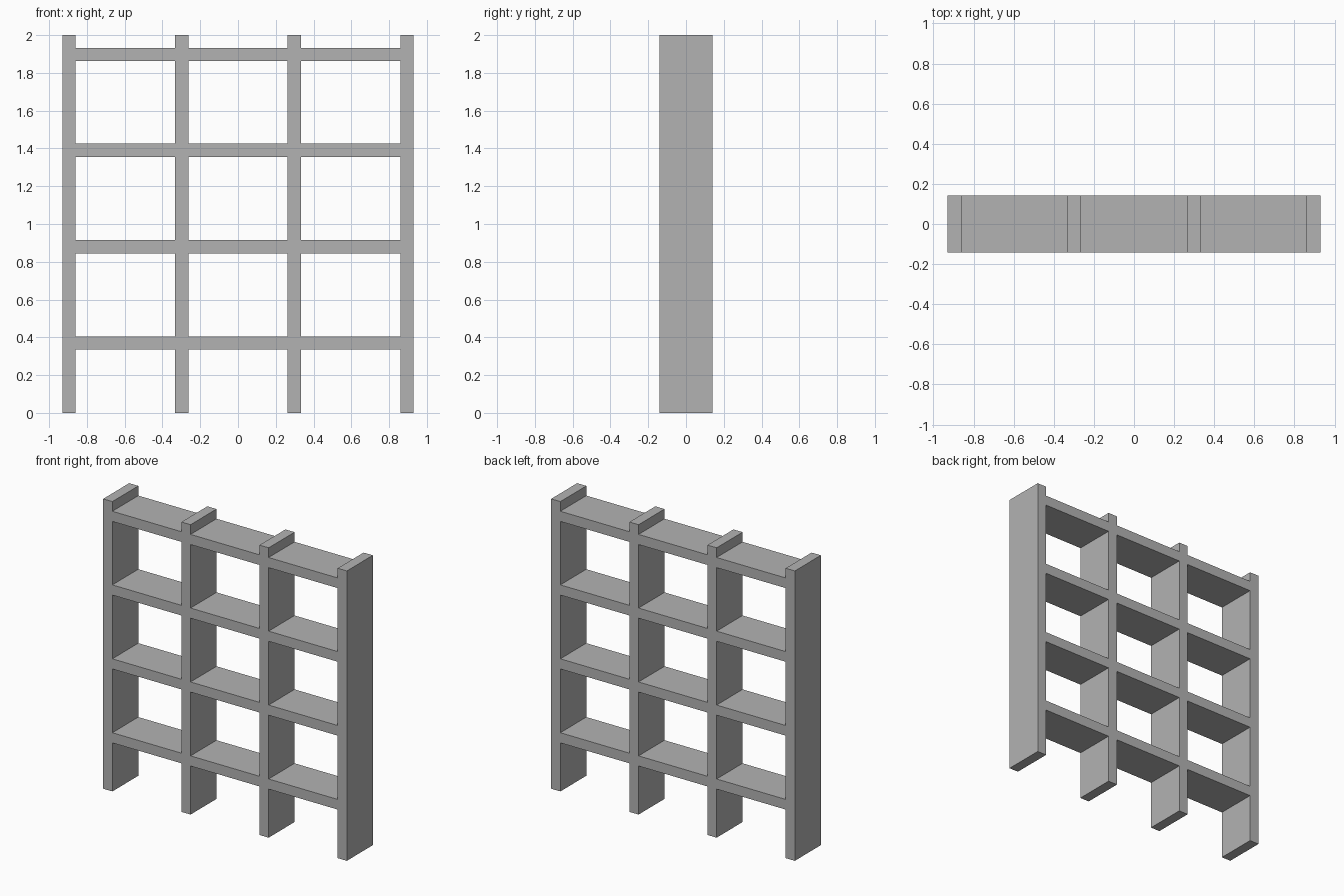
import bpy

cube = bpy.data.objects.get("Cube")
if cube:
    bpy.data.objects.remove(cube, do_unlink=True)

DEPTH = 0.283
HEIGHT = 2.0
THICK = 0.07

# Single plain grey finish
grey = bpy.data.materials.new("plain grey")
grey.use_nodes = True
colour = (0.45, 0.45, 0.45, 1)
grey.diffuse_color = colour
grey.node_tree.nodes["Principled BSDF"].inputs["Base Color"].default_value = colour


def board(name, x0, x1, z0, z1):
    """Box spanning the given x and z range over the full depth."""
    bpy.ops.mesh.primitive_cube_add(size=1, location=((x0 + x1) / 2, 0, (z0 + z1) / 2))
    ob = bpy.context.object
    ob.name = name
    ob.scale = (x1 - x0, DEPTH, z1 - z0)
    bpy.ops.object.transform_apply(location=False, rotation=False, scale=True)
    ob.data.materials.append(grey)


# Uprights, from the model's right to its left
upright_x = [-0.895, -0.298, 0.298, 0.895]
for side, x in zip(("right_outer", "right_inner", "left_inner", "left_outer"), upright_x):
    board(side + "_upright", x - THICK / 2, x + THICK / 2, 0, HEIGHT)

# Shelves, fitted flush between neighbouring uprights
bays = list(zip(("right", "middle", "left"), upright_x, upright_x[1:]))
for level, z in zip(("bottom", "lower", "upper", "top"), (0.37, 0.88, 1.39, 1.898)):
    for bay, x0, x1 in bays:
        board(f"{level}_shelf_{bay}", x0 + THICK / 2, x1 - THICK / 2,
              z - THICK / 2, z + THICK / 2)
